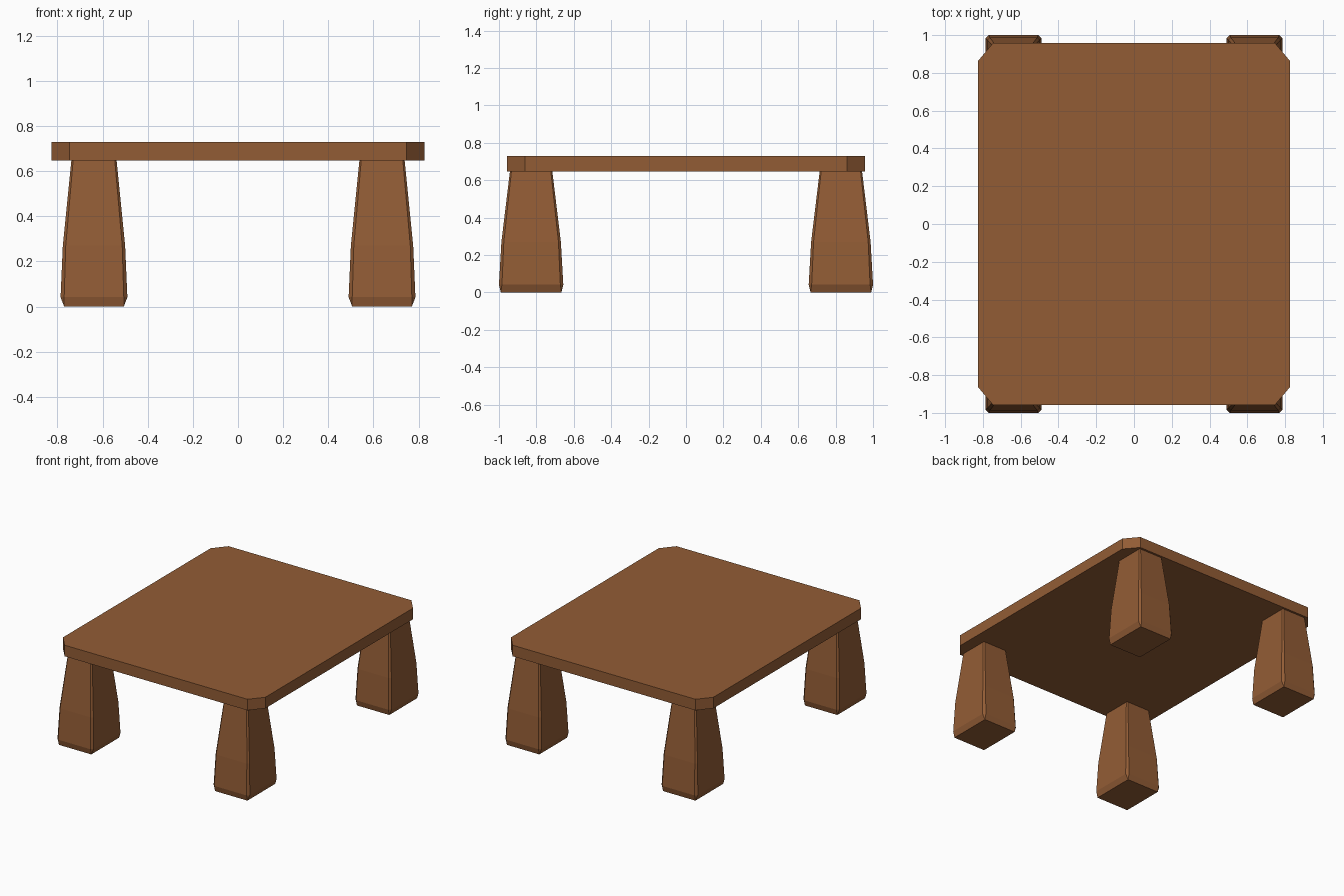
import bpy, bmesh

if "Cube" in bpy.data.objects:
    bpy.data.objects.remove(bpy.data.objects["Cube"])

wood = bpy.data.materials.new("wood")
wood.diffuse_color = (0.29, 0.108, 0.036, 1)
wood.use_nodes = True
wood.node_tree.nodes["Principled BSDF"].inputs["Base Color"].default_value = wood.diffuse_color


def chamfered_rect(hx, hy, cx, cy):
    """Counter-clockwise rectangle outline with cut corners."""
    return [(hx, -hy + cy), (hx, hy - cy), (hx - cx, hy), (-hx + cx, hy),
            (-hx, hy - cy), (-hx, -hy + cy), (-hx + cx, -hy), (hx - cx, -hy)]


def loft(name, sections, x=0, y=0):
    """Skin a stack of (z, half x, half y, cut x, cut y) sections."""
    bm = bmesh.new()
    rings = [[bm.verts.new((px + x, py + y, z)) for px, py in chamfered_rect(*dims)]
             for z, *dims in sections]
    for low, high in zip(rings, rings[1:]):
        for i in range(8):
            j = (i + 1) % 8
            bm.faces.new((low[i], low[j], high[j], high[i]))
    bm.faces.new(rings[0][::-1])
    bm.faces.new(rings[-1])
    bmesh.ops.remove_doubles(bm, verts=bm.verts, dist=0.0005)
    bmesh.ops.recalc_face_normals(bm, faces=bm.faces)
    mesh = bpy.data.meshes.new(name)
    bm.to_mesh(mesh)
    bm.free()
    mesh.materials.append(wood)
    obj = bpy.data.objects.new(name, mesh)
    bpy.context.collection.objects.link(obj)
    return obj


# Tabletop with cut corners
loft("tabletop", [(0.648, 0.827, 0.957, 0.08, 0.095),
                  (0.73, 0.827, 0.957, 0.08, 0.095)])

# Four tapered legs, square at the foot, with slim chamfered edges above
leg_sections = [(0.0, 0.132, 0.162, 0, 0),
                (0.042, 0.148, 0.172, 0.016, 0.016),
                (0.27, 0.138, 0.159, 0.013, 0.013),
                (0.65, 0.100, 0.113, 0.008, 0.008)]
for side, sx in (("left", -1), ("right", 1)):
    for end, sy in (("front", -1), ("back", 1)):
        loft(f"{end}_{side}_leg", leg_sections, 0.638 * sx, 0.828 * sy)
